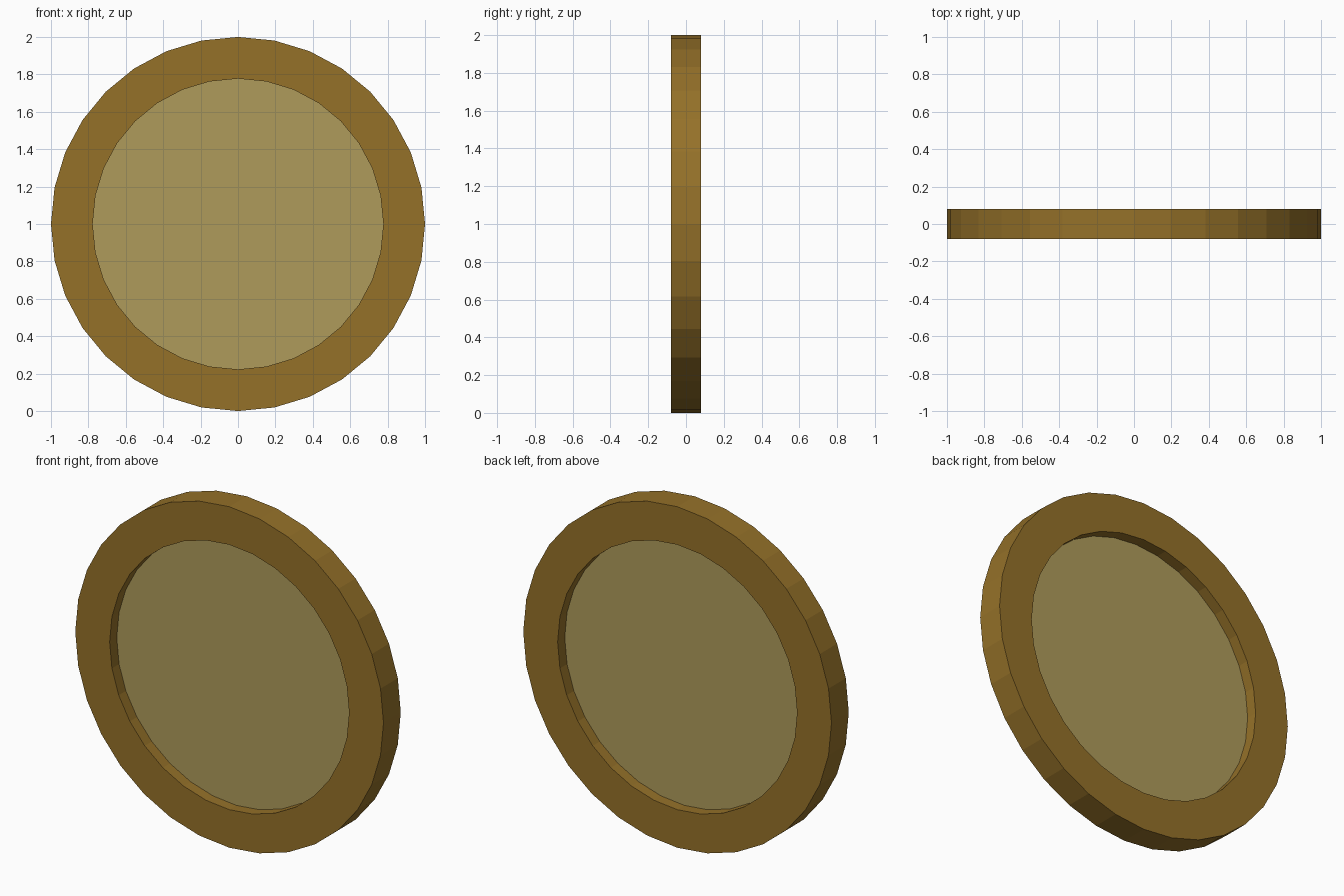
import bpy, bmesh, math

if "Cube" in bpy.data.objects:
    bpy.data.objects.remove(bpy.data.objects["Cube"])

SIDES = 32
OUTER_R, INNER_R = 1.0, 0.777
FRAME_HALF, PANEL_HALF = 0.08, 0.014


def material(name, color):
    mat = bpy.data.materials.new(name)
    mat.diffuse_color = color
    mat.use_nodes = True
    mat.node_tree.nodes["Principled BSDF"].inputs["Base Color"].default_value = mat.diffuse_color
    return mat


def ring(bm, radius, y):
    # Circle of vertices facing the front, first vertex at the top
    step = 2 * math.pi / SIDES
    return [bm.verts.new((radius * math.sin(i * step), y, 1 + radius * math.cos(i * step)))
            for i in range(SIDES)]


def bridge(bm, a, b):
    for i in range(SIDES):
        j = (i + 1) % SIDES
        bm.faces.new((a[i], a[j], b[j], b[i]))


def finish(bm, name, mat):
    bmesh.ops.recalc_face_normals(bm, faces=bm.faces)
    mesh = bpy.data.meshes.new(name)
    bm.to_mesh(mesh)
    bm.free()
    mesh.materials.append(mat)
    bpy.context.collection.objects.link(bpy.data.objects.new(name, mesh))


# Outer frame: a rectangular profile swept round the circle
bm = bmesh.new()
profile = [(OUTER_R, -FRAME_HALF), (OUTER_R, FRAME_HALF),
           (INNER_R, FRAME_HALF), (INNER_R, -FRAME_HALF)]
loops = [ring(bm, r, y) for r, y in profile]
for k in range(4):
    bridge(bm, loops[k], loops[(k + 1) % 4])
finish(bm, "round_frame", material("frame_brown", (0.30, 0.165, 0.022, 1)))

# Thin panel recessed on both sides
bm = bmesh.new()
front, back = ring(bm, INNER_R, -PANEL_HALF), ring(bm, INNER_R, PANEL_HALF)
bridge(bm, front, back)
bm.faces.new(front)
bm.faces.new(back)
finish(bm, "inner_panel", material("panel_tan", (0.43, 0.33, 0.105, 1)))
